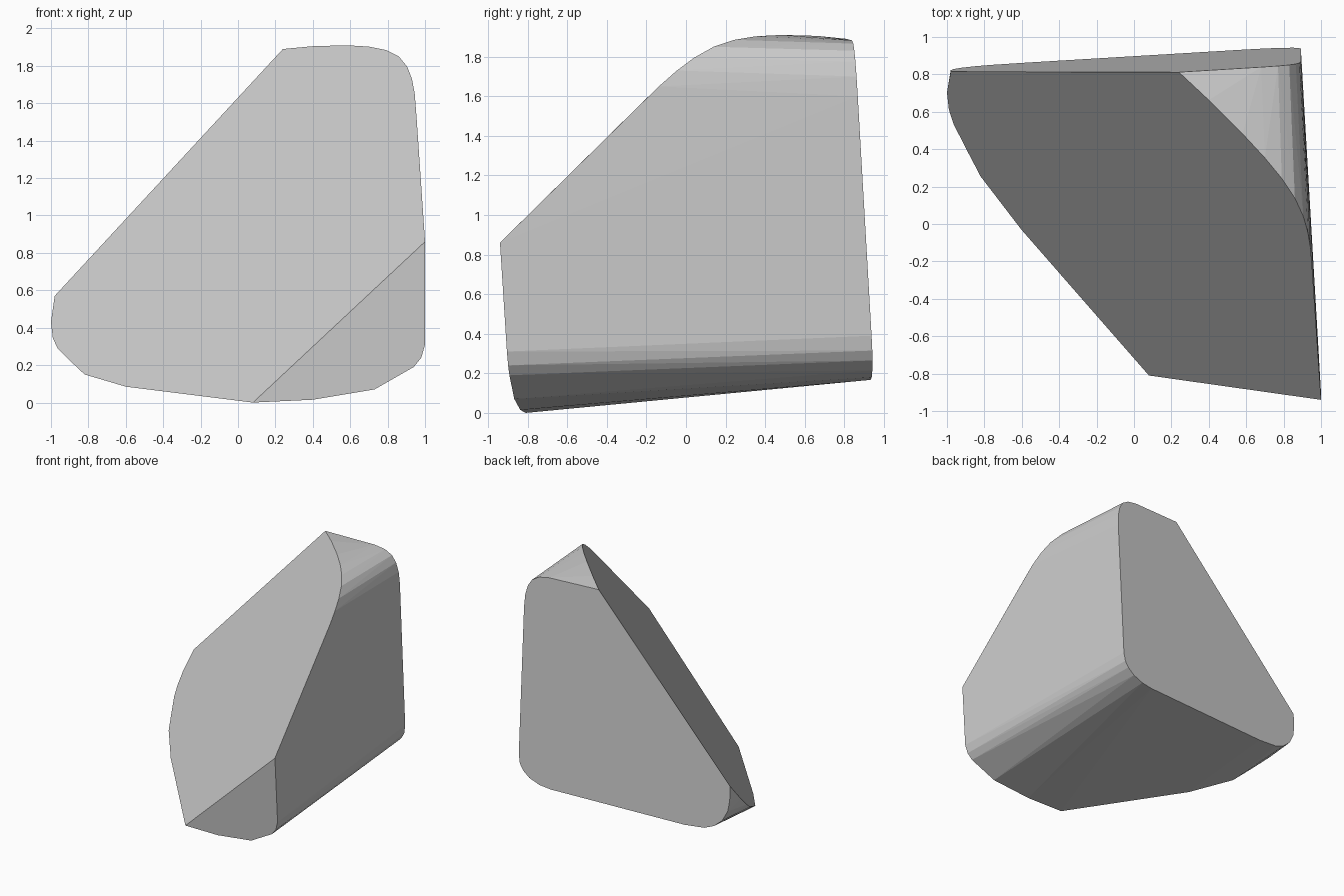
import bpy, bmesh
from mathutils import Vector

if "Cube" in bpy.data.objects:
    bpy.data.objects.remove(bpy.data.objects["Cube"])

# Corners where the three flat faces of the block meet
LOW = Vector((0.08, -0.81, 0.0))
FRONT_TIP = Vector((1.0, -0.94, 0.86))
LEFT_TIP = Vector((-0.98, 0.815, 0.57))
PEAK = Vector((0.24, 0.812, 1.89))
FRONT_SIDE = Vector((1.0, -0.905, 0.31))
BACK_SIDE = Vector((0.89, 0.94, 0.35))


def on_plane(a, b, c, outline):
    """Lift an (x, z) outline onto the plane through a, b and c."""
    n = (b - a).cross(c - a)
    d = n.dot(a)
    return [Vector((x, (d - n.x * x - n.z * z) / n.y, z)) for x, z in outline]


# Slanted cut: rounded upper right rim and rounded lower left rim
cut_rim = on_plane(LOW, FRONT_TIP, LEFT_TIP, [
    (0.40, 1.905), (0.58, 1.91), (0.70, 1.903), (0.79, 1.885), (0.86, 1.85),
    (0.905, 1.795), (0.93, 1.73), (0.945, 1.65), (0.955, 1.52),
    (-0.25, 0.04), (-0.60, 0.085), (-0.82, 0.15), (-0.90, 0.225),
    (-0.965, 0.29), (-0.99, 0.345), (-1.0, 0.43)])

# Small front face with a broad lower right corner
front_rim = on_plane(LOW, FRONT_TIP, FRONT_SIDE, [
    (0.40, 0.015), (0.73, 0.07), (0.94, 0.19), (0.98, 0.24), (1.0, 0.31)])

# Back face with three rounded corners
back_rim = on_plane(PEAK, LEFT_TIP, BACK_SIDE, [
    (0.68, 1.882), (0.77, 1.866), (0.83, 1.83), (0.865, 1.775), (0.885, 1.70),
    (0.892, 1.60), (0.892, 0.39), (0.88, 0.315), (0.85, 0.265), (0.79, 0.215),
    (0.70, 0.18), (0.60, 0.167), (-0.59, 0.163), (-0.765, 0.18),
    (-0.85, 0.215), (-0.92, 0.275), (-0.965, 0.36), (-0.98, 0.45)])

# Stretch a skin over the three rims
bm = bmesh.new()
for p in [LOW, FRONT_TIP, LEFT_TIP, PEAK] + cut_rim + front_rim + back_rim:
    bm.verts.new(p)
bmesh.ops.convex_hull(bm, input=bm.verts[:])
loose = [v for v in bm.verts if not v.link_faces]
bmesh.ops.delete(bm, geom=loose, context='VERTS')
bmesh.ops.dissolve_limit(bm, angle_limit=0.01, verts=bm.verts[:], edges=bm.edges[:])
bmesh.ops.recalc_face_normals(bm, faces=bm.faces[:])

mesh = bpy.data.meshes.new("cut_block")
bm.to_mesh(mesh)
bm.free()
block = bpy.data.objects.new("cut_block", mesh)
bpy.context.collection.objects.link(block)

grey = bpy.data.materials.new("light_grey")
grey.diffuse_color = (0.6, 0.6, 0.6, 1.0)
grey.use_nodes = True
grey.node_tree.nodes["Principled BSDF"].inputs["Base Color"].default_value = grey.diffuse_color
mesh.materials.append(grey)
